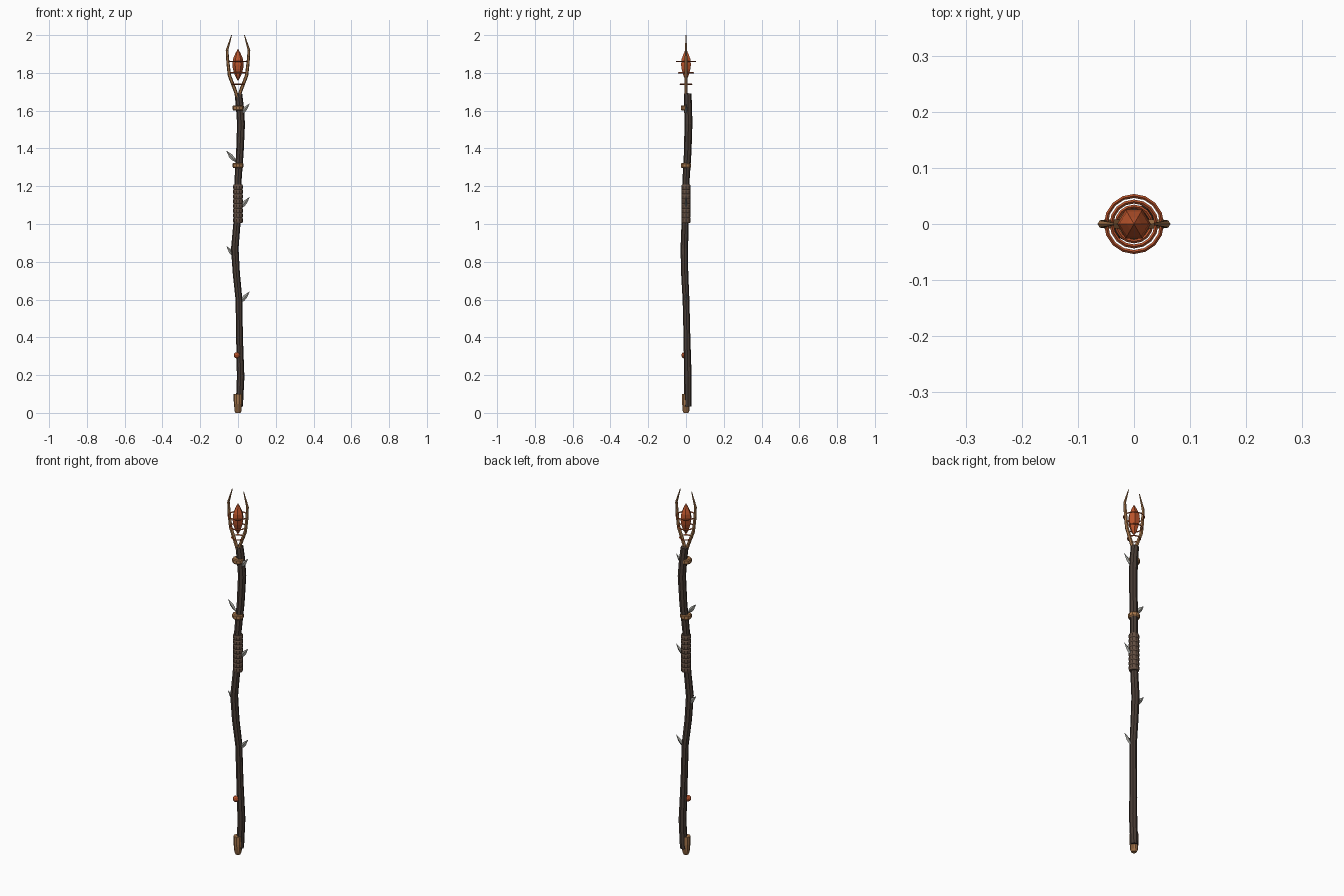
import bpy, bmesh, math
from mathutils import Vector, Matrix

if "Cube" in bpy.data.objects:
    bpy.data.objects.remove(bpy.data.objects["Cube"])


def mat(name, rgb):
    m = bpy.data.materials.new(name)
    m.diffuse_color = (*rgb, 1)
    m.use_nodes = True
    m.node_tree.nodes["Principled BSDF"].inputs["Base Color"].default_value = m.diffuse_color
    return m


WOOD = mat("dark_wood", (0.065, 0.045, 0.035))
WRAP = mat("leather", (0.13, 0.08, 0.055))
COPPER = mat("copper", (0.38, 0.18, 0.07))
GEM = mat("amber", (0.50, 0.09, 0.025))
LEAF = mat("leaf_grey", (0.36, 0.36, 0.33))


def tube(name, sections, sides, m):
    """Skin polygon rings along (centre, radius) sections; normals follow the path."""
    bm = bmesh.new()
    pts = [Vector(p) for p, r in sections]
    rings = []
    for i, (p, r) in enumerate(sections):
        t = (pts[min(i + 1, len(pts) - 1)] - pts[max(i - 1, 0)]).normalized()
        q = Vector((0, 0, 1)).rotation_difference(t)
        rings.append([bm.verts.new(pts[i] + q @ Vector((r * math.cos(a), r * math.sin(a), 0)))
                      for a in (2 * math.pi * k / sides for k in range(sides))])
    for a, b in zip(rings, rings[1:]):
        for k in range(sides):
            n = (k + 1) % sides
            bm.faces.new((a[k], a[n], b[n], b[k]))
    bm.faces.new(rings[0][::-1])
    bm.faces.new(rings[-1])
    me = bpy.data.meshes.new(name)
    bm.to_mesh(me)
    bm.free()
    me.materials.append(m)
    ob = bpy.data.objects.new(name, me)
    bpy.context.collection.objects.link(ob)
    return ob


def lathe(name, profile, sides, m):
    return tube(name, [((0, 0, z), r) for r, z in profile], sides, m)


# Crooked wooden shaft
tube("shaft", [((x, y, z), r) for x, y, z, r in [
    (0.007, 0.010, 0.035, 0.019), (0.014, 0.010, 0.19, 0.020),
    (0.008, 0.005, 0.40, 0.018), (0.005, 0.000, 0.60, 0.018),
    (-0.009, -0.007, 0.74, 0.019), (-0.017, -0.009, 0.87, 0.020),
    (-0.006, -0.005, 1.00, 0.019), (0.000, 0.000, 1.23, 0.019),
    (0.010, 0.009, 1.38, 0.020), (0.016, 0.013, 1.53, 0.021),
    (0.010, 0.011, 1.62, 0.021), (0.002, 0.009, 1.69, 0.020)]], 8, WOOD)

# Ribbed leather grip
grip = [(0.023, 1.005)]
for i in range(8):
    z = 1.01 + i * 0.025
    grip += [(0.026, z + 0.004), (0.026, z + 0.017), (0.0235, z + 0.023)]
lathe("grip_wrap", grip, 10, WRAP)

# Metal collars and foot cap
for name, z in (("upper_collar", 1.615), ("lower_collar", 1.31)):
    lathe(name, [(0.025, z - 0.013), (0.029, z - 0.008), (0.029, z + 0.008),
                 (0.025, z + 0.013)], 10, COPPER)
lathe("foot_cap", [(0.013, 0), (0.018, 0.01), (0.0225, 0.06), (0.0225, 0.1)], 10, COPPER)

# Claw prongs holding the crystal
for name, s in (("left_prong", -1), ("right_prong", 1)):
    tube(name, [((s * x, 0, z), r) for x, z, r in [
        (0.002, 1.67, 0.009), (0.020, 1.72, 0.009), (0.045, 1.785, 0.009),
        (0.053, 1.85, 0.0085), (0.058, 1.92, 0.007), (0.034, 2.0, 0.002)]], 6, COPPER)

# Faceted crystal
lathe("crystal", [(0.0005, 1.757), (0.016, 1.785), (0.027, 1.82), (0.030, 1.845),
                  (0.026, 1.875), (0.013, 1.905), (0.0005, 1.928)], 6, GEM)

# Rings around the crystal
for i, (r, z) in enumerate([(0.031, 1.74), (0.040, 1.80), (0.050, 1.86)]):
    bm = bmesh.new()
    loops = []
    for k in range(16):
        rot = Matrix.Rotation(2 * math.pi * k / 16, 3, 'Z')
        loops.append([bm.verts.new(rot @ Vector((r + 0.0035 * math.cos(a), 0,
                                                 z + 0.0035 * math.sin(a))))
                      for a in (math.pi / 2 * j for j in range(4))])
    for k in range(16):
        a, b = loops[k], loops[(k + 1) % 16]
        for j in range(4):
            n = (j + 1) % 4
            bm.faces.new((a[j], b[j], b[n], a[n]))
    bmesh.ops.recalc_face_normals(bm, faces=bm.faces)
    me = bpy.data.meshes.new("crystal_ring")
    bm.to_mesh(me)
    bm.free()
    me.materials.append(GEM)
    bpy.context.collection.objects.link(bpy.data.objects.new(f"crystal_ring_{i + 1}", me))

# Small bead set in the lower shaft
bpy.ops.mesh.primitive_ico_sphere_add(subdivisions=2, radius=0.017,
                                      location=(-0.006, -0.008, 0.305))
bead = bpy.context.object
bead.name = "bead"
bead.data.materials.append(GEM)

# Leaves alternating up the shaft: thin pointed blades
for i, (s, z) in enumerate([(1, 0.585), (-1, 0.825), (1, 1.085), (-1, 1.33), (1, 1.58)]):
    leaf = tube(f"leaf_{i + 1}", [((0, 0, 0), 0.002), ((0, 0, 0.02), 0.010),
                                  ((0, 0, 0.04), 0.011), ((0, 0, 0.075), 0.0005)], 4, LEAF)
    leaf.scale = (1, 0.5, 1)
    leaf.rotation_euler = (0, s * math.radians(40), 0)
    leaf.location = (s * 0.013, 0, z)
